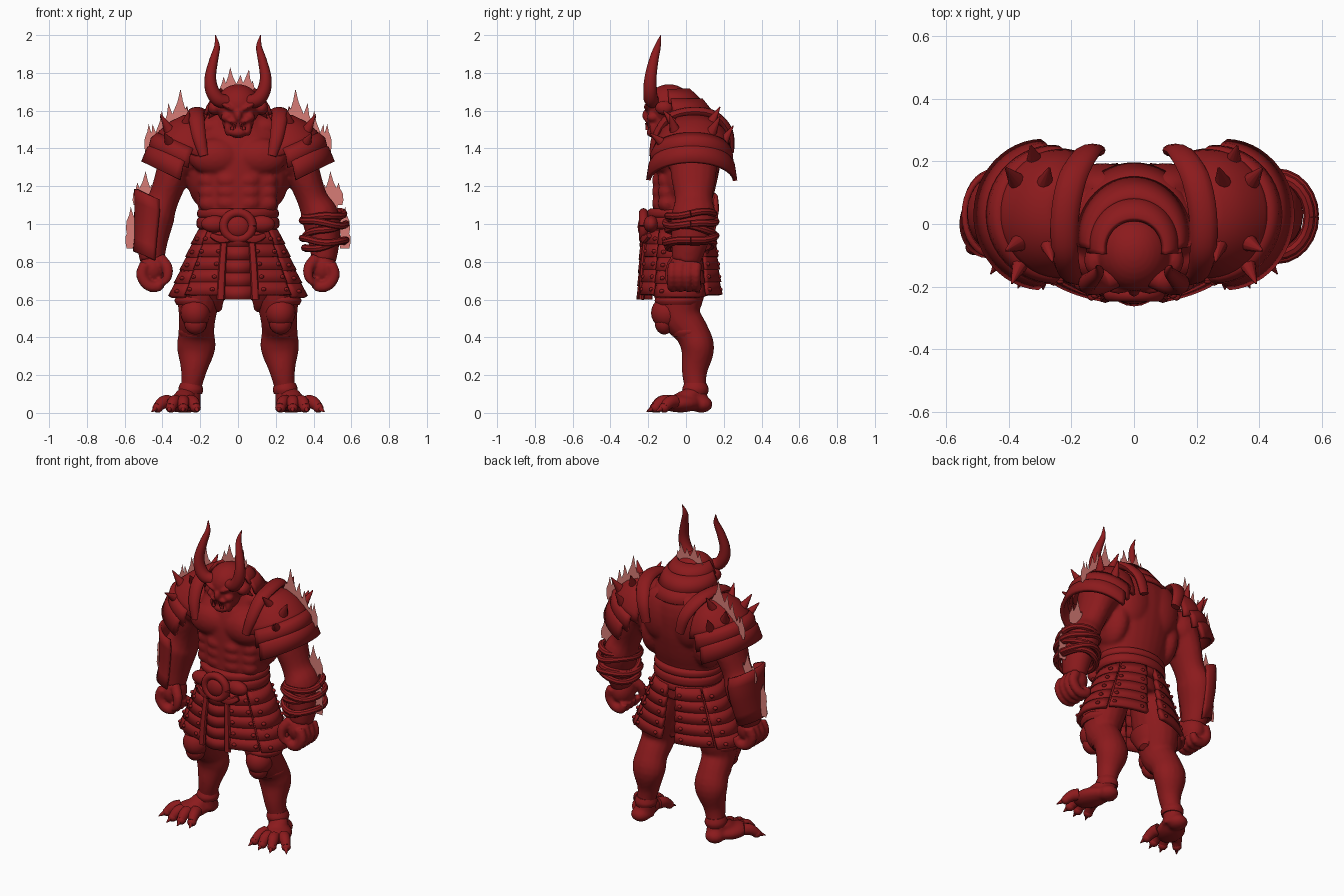
import bpy, bmesh, math
from mathutils import Vector, Matrix


def material(name, col):
    m = bpy.data.materials.new(name)
    m.diffuse_color = (*col, 1)
    return m


RED = material("deep red", (0.262, 0.0105, 0.012))
FLAME = material("pale flame red", (0.68, 0.2, 0.18))


def finish(bm, name, mat=RED, solid=0, voxel=0, angle=40):
    bmesh.ops.recalc_face_normals(bm, faces=bm.faces)
    me = bpy.data.meshes.new(name)
    bm.to_mesh(me)
    bm.free()
    me.materials.append(mat)
    ob = bpy.data.objects.new(name, me)
    bpy.context.collection.objects.link(ob)
    if solid:
        m = ob.modifiers.new("thickness", "SOLIDIFY")
        m.thickness, m.offset = solid, 0
    if voxel:
        m = ob.modifiers.new("merge", "REMESH")
        m.mode, m.voxel_size, m.use_smooth_shade = "VOXEL", voxel, True
        m = ob.modifiers.new("soften", "SMOOTH")
        m.iterations, m.factor = 5, 0.5
    bpy.ops.object.select_all(action="DESELECT")
    ob.select_set(True)
    bpy.context.view_layer.objects.active = ob
    bpy.ops.object.shade_smooth_by_angle(angle=math.radians(angle))
    return ob


def ball(bm, c, r, seg=20, rot=None):
    mat = Matrix.Translation(c) @ (rot or Matrix()) @ Matrix.Diagonal((*r, 1))
    bmesh.ops.create_uvsphere(bm, u_segments=seg, v_segments=seg // 2 + 2, radius=1, matrix=mat)


def tube(bm, pts, s=1, n=16, ref=(0, 1, 0), k=4):
    """Elliptical tube through (x, y, z, rx, ry) stations, splined."""
    st = []
    for i in range(len(pts) - 1):
        p = [pts[max(i - 1, 0)], pts[i], pts[i + 1], pts[min(i + 2, len(pts) - 1)]]
        for j in range(k + (i == len(pts) - 2)):
            t = j / k
            st.append([0.5 * (2 * b + (c - a) * t + (2 * a - 5 * b + 4 * c - d) * t * t
                              + (3 * b - a - 3 * c + d) * t ** 3) for a, b, c, d in zip(*p)])
    pos = [Vector((s * q[0], q[1], q[2])) for q in st]
    rings = []
    for i, q in enumerate(st):
        t = (pos[min(i + 1, len(pos) - 1)] - pos[max(i - 1, 0)]).normalized()
        u = Vector(ref).cross(t).normalized()
        v = t.cross(u)
        rings.append([bm.verts.new(pos[i] + u * q[3] * math.cos(a) + v * q[4] * math.sin(a))
                      for a in (2 * math.pi * j / n for j in range(n))])
    for a, b in zip(rings, rings[1:]):
        for j in range(n):
            bm.faces.new((a[j], a[(j + 1) % n], b[(j + 1) % n], b[j]))
    bm.faces.new(rings[0])
    bm.faces.new(rings[-1])


def shell(bm, rings, a0, a1, s=1, tilt=0, n=16):
    """Open curved plate through (x, y, z, rx, ry) arcs from angle a0 to a1."""
    grid = []
    for x, y, z, rx, ry in rings:
        row = []
        for j in range(n + 1):
            a = math.radians(a0 + (a1 - a0) * j / n)
            c = rx * math.cos(a)
            row.append(bm.verts.new((s * (x + c * math.cos(tilt)), y + ry * math.sin(a), z + c * math.sin(tilt))))
        grid.append(row)
    for p, q in zip(grid, grid[1:]):
        for j in range(n):
            bm.faces.new((p[j], p[j + 1], q[j + 1], q[j]))


def spike(bm, base, tip, r, s=1):
    b, t = Vector((s * base[0], *base[1:])), Vector((s * tip[0], *tip[1:]))
    d = t - b
    bmesh.ops.create_cone(bm, cap_ends=True, segments=10, radius1=r, radius2=r * 0.08, depth=d.length,
                          matrix=Matrix.Translation((b + t) / 2) @ d.to_track_quat("Z", "Y").to_matrix().to_4x4())


# Muscular body: torso, arms and legs merged together
bm = bmesh.new()
tube(bm, [(0, -.03, .85, .18, .14), (0, -.03, 1.05, .205, .145), (0, -.01, 1.2, .235, .165),
          (0, .01, 1.35, .26, .175), (0, .03, 1.48, .23, .155), (0, 0, 1.6, .11, .11)], n=28)
for s in (1, -1):
    ball(bm, (s * .12, -.11, 1.355), (.14, .08, .1))               # chest
    ball(bm, (s * .185, .02, 1.26), (.085, .13, .17))              # side of back
    ball(bm, (s * .1, .12, 1.4), (.12, .075, .17))                 # shoulder blade
    ball(bm, (s * .13, .02, 1.51), (.11, .1, .07))                 # neck slope
    for z in (1.11, 1.17, 1.23):
        ball(bm, (s * .055, -.145, z), (.058, .036, .04))          # belly
        ball(bm, (s * .15, -.1, z), (.06, .05, .05))
    ball(bm, (s * .3, .03, 1.36), (.115, .14, .13))                # shoulder
    tube(bm, [(.3, .04, 1.38, .11, .13), (.35, .04, 1.25, .09, .12), (.395, .04, 1.13, .082, .1),
              (.435, .04, 1.04, .1, .12), (.455, .02, .91, .084, .1), (.455, 0, .8, .064, .075)], s)
    tube(bm, [(.12, -.03, .88, .09, .12), (.165, -.03, .78, .12, .14), (.2, -.035, .66, .125, .14),
              (.215, -.03, .52, .1, .11), (.22, .03, .43, .095, .09), (.222, .062, .34, .102, .088),
              (.235, .045, .22, .068, .068), (.25, .05, .12, .055, .058), (.26, .05, .04, .065, .075)], s)
    ball(bm, (s * .265, .08, .045), (.06, .062, .045))             # heel
    ball(bm, (s * .305, -.03, .05), (.085, .115, .048), rot=Matrix.Rotation(s * .35, 4, "Z"))
    ball(bm, (s * .285, -.01, .08), (.055, .09, .04), rot=Matrix.Rotation(.4, 4, "X"))
finish(bm, "body", voxel=.011)

# Fists
bm = bmesh.new()
for s in (1, -1):
    ball(bm, (s * .45, -.005, .765), (.07, .085, .09))
    for i in range(4):
        y = -.07 + i * .043
        tube(bm, [(.49, y, .79, .03, .026), (.51, y - .005, .73, .031, .026), (.475, y - .005, .675, .03, .026),
                  (.42, y, .67, .028, .025), (.4, y, .71, .02, .02)], s, 10, k=3)
    tube(bm, [(.415, -.05, .82, .032, .03), (.375, -.08, .77, .03, .028), (.375, -.09, .715, .024, .022),
              (.4, -.09, .68, .012, .012)], s, 10, k=3)
finish(bm, "fists", voxel=.008)

# Clawed toes
bm = bmesh.new()
for s in (1, -1):
    for x0, y0, x1, y1 in ((.25, -.07, .225, -.15), (.29, -.1, .29, -.165), (.33, -.1, .355, -.16), (.37, -.06, .425, -.115)):
        xm, ym = (x0 + x1) / 2, (y0 + y1) / 2
        tube(bm, [(x0, y0, .06, .036, .036), (xm, ym, .055, .033, .034), (x1, y1, .03, .026, .026)], s, 12, ref=(0, 0, 1))
        ball(bm, (s * x1, y1, .027), (.028, .028, .026), 12)
        spike(bm, (x1, y1, .03), (x1 + (x1 - x0) * .6, y1 - .045, .006), .022, s)
finish(bm, "clawed_toes")

# Knee guards, shin cuffs and baggy thigh cloth
bm = bmesh.new()
for s in (1, -1):
    ball(bm, (s * .225, -.1, .53), (.08, .085, .085))
    ball(bm, (s * .225, -.115, .475), (.06, .05, .06))
    for z, r, y in ((.595, .11, -.045), (.43, .09, .02)):
        tube(bm, [(.222, y, z - .025, r * .93, r), (.222, y, z, r * 1.04, r * 1.1), (.222, y, z + .025, r * .93, r)], s, 20)
    tube(bm, [(.25, .05, .1, .06, .064), (.25, .05, .125, .066, .07), (.248, .05, .155, .056, .06)], s, 20)
    tube(bm, [(.14, -.05, .64, .09, .11), (.12, -.04, .58, .05, .07), (.1, -.03, .545, .018, .03)], s)
finish(bm, "leg_guards")

# Layered armour skirt: split panels with stepped rows and flat studs
bm, studs = bmesh.new(), bmesh.new()
for a0, a1, drop in ((-73, -40, 0), (-38, 36, .01), (39, 82, 0)):
    for s in (1, -1):
        for i in range(5):
            w = [(0, -.03, .965 - .335 * f - drop * f, .2 + .15 * f, .17 + .035 * f) for f in (i / 5, (i + 1) / 5)]
            bot = (0, -.03, w[1][2] - .006, w[1][3] + .01, w[1][4] + .01)
            shell(bm, [w[0], bot], a0, a1, s, n=10)
            for k in (.15, .85):
                a = math.radians(a0 + (a1 - a0) * k)
                ball(studs, (s * (bot[3] + .002) * math.cos(a), -.03 + (bot[4] + .002) * math.sin(a), bot[2] + .03),
                     (.014, .014, .011), 8)
finish(bm, "skirt_plates", solid=.024)
finish(studs, "skirt_studs")

# Front apron with raised side borders
bm = bmesh.new()
for i in range(5):
    z0, z1 = .95 - .07 * i, .95 - .07 * (i + 1)
    shell(bm, [(0, -.11, z0, .085 + .004 * i, .12 + .004 * i), (0, -.11, z1, .092 + .004 * i, .128 + .004 * i)], -150, -30, n=10)
finish(bm, "front_apron", solid=.018)
bm = bmesh.new()
for s in (1, -1):
    tube(bm, [(.07, -.212, .95, .018, .014), (.083, -.228, .78, .02, .015), (.092, -.236, .6, .022, .016)], s, 8)
finish(bm, "apron_borders")

# Belt, rolled sash and ring buckle
bm = bmesh.new()
for z, rx, ry, h in ((1.055, .215, .175, .026), (1.005, .218, .178, .034), (.955, .208, .172, .028)):
    tube(bm, [(0, -.03, z - h, rx - .015, ry - .015), (0, -.03, z - h * .5, rx, ry),
              (0, -.03, z + h * .5, rx, ry), (0, -.03, z + h, rx - .015, ry - .015)], n=36, k=3)
finish(bm, "belt")
bm = bmesh.new()
ring = [(.075 * math.cos(a), -.225, .99 + .07 * math.sin(a), .024, .024) for a in (i * math.pi / 8 for i in range(17))]
tube(bm, ring, n=10, ref=(0, 1, 0), k=2)
ball(bm, (0, -.22, .985), (.065, .036, .06))
for s in (1, -1):
    ball(bm, (s * .125, -.185, 1.0), (.07, .04, .045))
    tube(bm, [(.03, -.23, .93, .025, .015), (.09, -.22, .92, .025, .014), (.14, -.195, .94, .015, .014)], s, 8)
finish(bm, "belt_buckle")

# Shoulder guards: stacked plates, raised collar flange, spikes
bm, fl, sp = bmesh.new(), bmesh.new(), bmesh.new()
for s in (1, -1):
    shell(bm, [(.26, .03, 1.335, .2, .2), (.275, .03, 1.305, .218, .218), (.29, .03, 1.225, .235, .23)], -86, 88, s, .45, 24)
    shell(bm, [(.238, .033, 1.395, .2, .195), (.253, .03, 1.36, .218, .208), (.262, .03, 1.295, .224, .21)], -90, 94, s, .42, 24)
    shell(bm, [(.22, .04, 1.555, .01, .02), (.22, .04, 1.54, .07, .1), (.225, .038, 1.485, .135, .16),
               (.235, .035, 1.42, .185, .188), (.24, .03, 1.37, .21, .2)], -105, 105, s, .37, 24)
    tube(fl, [(.12, .235, 1.38, .02, .03), (.15, .225, 1.49, .024, .04), (.195, .15, 1.575, .025, .045),
              (.22, .03, 1.595, .025, .045), (.22, -.09, 1.56, .025, .042), (.205, -.155, 1.46, .026, .036),
              (.18, -.175, 1.36, .02, .025)], s, 12, ref=(1, 0, 0))
    for b, t in (((.28, -.04, 1.5), (.26, -.12, 1.6)), ((.35, -.05, 1.47), (.41, -.085, 1.58)), ((.35, -.1, 1.41), (.39, -.19, 1.48)),
                 ((.29, .11, 1.5), (.27, .18, 1.62)), ((.36, .12, 1.46), (.41, .18, 1.57)), ((.31, .18, 1.41), (.33, .25, 1.52))):
        spike(sp, b, t, .038, s)
finish(bm, "shoulder_guards", solid=.024)
finish(fl, "shoulder_flanges")
finish(sp, "shoulder_spikes")

# Forearm guard on one arm, coiled rope bands on the other
bm = bmesh.new()
shell(bm, [(-.45, .03, 1.145, .1, .13), (-.448, .035, 1.08, .1, .132), (-.455, .03, .99, .094, .122),
           (-.462, .015, .89, .085, .105), (-.468, 0, .82, .088, .1)], 70, 290, 1, -.42, 20)
finish(bm, "forearm_guard", solid=.018)
bm = bmesh.new()
for i, (z, tx, ty) in enumerate(((1.05, .05, .1), (1.01, -.12, .05), (.96, .25, -.1), (.92, -.05, .1), (.89, .2, .05))):
    pts = []
    for j in range(25):
        a = j * math.pi / 12
        x, y = (.104 + .012 * (i % 2)) * math.cos(a), (.122 + .012 * (i % 2)) * math.sin(a)
        pts.append((.456 + x, .025 + y, z + tx * x + ty * y + .006 * math.sin(3 * a + i), .019, .019))
    tube(bm, pts, 1, 8, ref=(0, 0, 1), k=1)
finish(bm, "wrist_ropes")

# Head: helmet dome and snarling face
bm = bmesh.new()
ball(bm, (0, -.09, 1.625), (.118, .125, .115), 28)
ball(bm, (0, -.12, 1.55), (.085, .09, .09))
ball(bm, (0, -.165, 1.485), (.05, .045, .03))                      # chin
ball(bm, (0, -.205, 1.575), (.022, .028, .035), 12)                # nose
for s in (1, -1):
    ball(bm, (s * .05, -.19, 1.62), (.055, .035, .016), 14, Matrix.Rotation(-s * .5, 4, "Y"))
    ball(bm, (s * .06, -.175, 1.565), (.03, .033, .026), 14)
    ball(bm, (s * .028, -.2, 1.545), (.028, .018, .012), 12)
    ball(bm, (s * .055, -.165, 1.51), (.018, .03, .045), 12)
    ball(bm, (s * .125, -.115, 1.615), (.035, .05, .038), 14)      # side wings
finish(bm, "head", voxel=.007)
bm = bmesh.new()
for s in (1, -1):
    spike(bm, (.03, -.205, 1.498), (.035, -.211, 1.545), .01, s)
    spike(bm, (.015, -.21, 1.535), (.015, -.212, 1.505), .007, s)
    spike(bm, (.12, -.1, 1.6), (.155, -.07, 1.56), .025, s)
finish(bm, "fangs_and_cheek_points")

# Layered neck guard sloping back from the helmet
bm = bmesh.new()
for y, r0, r1, z0, z1 in ((-.08, .095, .145, 1.71, 1.64), (-.055, .135, .175, 1.66, 1.58), (-.035, .16, .2, 1.6, 1.52)):
    shell(bm, [(0, y, z0, r0, r0), (0, y + .008, (z0 + z1) / 2, (r0 + r1) / 2 + .004, (r0 + r1) / 2 + .004),
               (0, y + .015, z1, r1, r1 + .01)], -10, 190, n=28)
finish(bm, "neck_guard", solid=.018)

# Horns
bm = bmesh.new()
for s in (1, -1):
    tube(bm, [(.055, -.165, 1.645, .036, .036), (.105, -.185, 1.66, .038, .038), (.138, -.19, 1.71, .036, .037),
              (.146, -.187, 1.78, .03, .032), (.128, -.17, 1.87, .023, .025), (.111, -.15, 1.94, .015, .017),
              (.12, -.133, 2.0, .002, .002)], s, 14, k=5)
finish(bm, "horns")

# Flames: thin curved tongues (x, base z, tip z, half width, lean)
bm = bmesh.new()


def flame(y, tongues, sides):
    for s in sides:
        for i, (x, z, top, w, lean) in enumerate(tongues):
            h, yy = top - z, y + .001 * i
            prof = ((-.8, 0), (-1, .25), (-.85, .5), (-.3, .75), (.1, 1), (.4, .72), (.9, .5), (1, .22), (.8, 0))
            bm.faces.new([bm.verts.new((s * (x + w * a + lean * b * b), yy, z + h * b)) for a, b in prof])


flame(-.03, ((-.07, 1.64, 1.78, .032, -.01), (-.035, 1.64, 1.83, .036, -.01), (.01, 1.66, 1.79, .035, 0), (.045, 1.64, 1.82, .035, .01),
             (.075, 1.64, 1.76, .026, 0)), (1,))
flame(.1, ((.27, 1.48, 1.62, .034, 0), (.31, 1.46, 1.715, .042, -.01), (.355, 1.42, 1.64, .04, .01), (.4, 1.38, 1.6, .038, 0),
           (.44, 1.36, 1.53, .03, .01), (.47, 1.38, 1.53, .026, 0)), (1, -1))
flame(.07, ((.455, 1.08, 1.21, .034, 0), (.495, 1.08, 1.28, .038, -.01), (.53, 1.1, 1.22, .028, 0)), (1, -1))
flame(.02, ((.565, .87, 1.0, .03, .01), (.565, .94, 1.09, .028, 0)), (1, -1))
finish(bm, "flames", FLAME)
